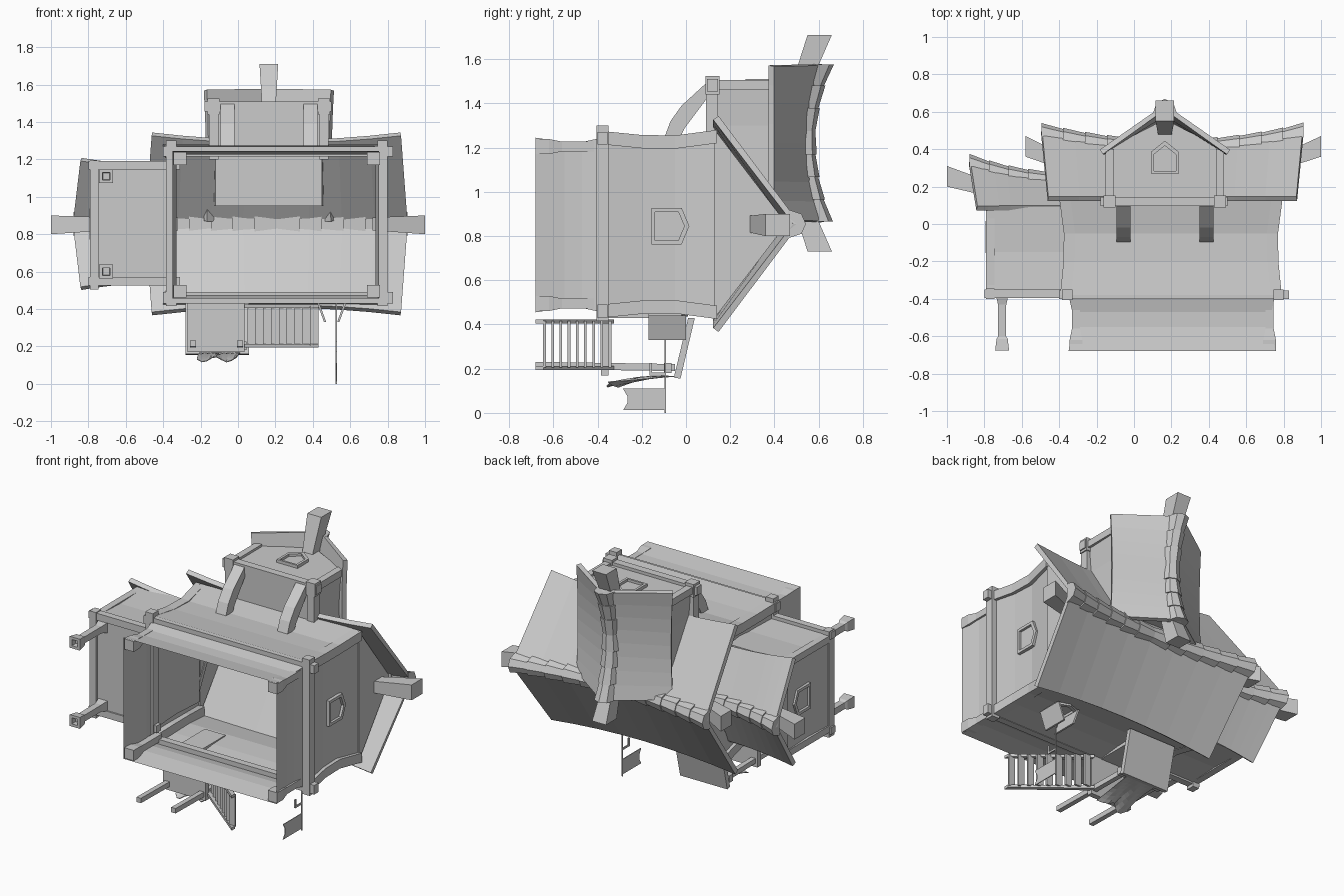
import bpy, bmesh, math
from mathutils import Vector as V

if "Cube" in bpy.data.objects:
    bpy.data.objects.remove(bpy.data.objects["Cube"])


def loft(name, rings, cap=True, closed=True):
    """Skin a list of equal-length point rings."""
    me = bpy.data.meshes.new(name)
    bm = bmesh.new()
    vs = [[bm.verts.new(p) for p in r] for r in rings]
    n = len(rings[0])
    for a, b in zip(vs, vs[1:]):
        for i in range(n if closed else n - 1):
            j = (i + 1) % n
            bm.faces.new((a[i], a[j], b[j], b[i]))
    if cap:
        bm.faces.new(vs[0])
        bm.faces.new(vs[-1])
    bmesh.ops.recalc_face_normals(bm, faces=bm.faces)
    bm.to_mesh(me)
    bm.free()
    o = bpy.data.objects.new(name, me)
    bpy.context.collection.objects.link(o)
    return o


def rect_y(y, x0, x1, z0, z1):
    return [(x0, y, z0), (x1, y, z0), (x1, y, z1), (x0, y, z1)]


def rect_x(x, y0, y1, z0, z1):
    return [(x, y0, z0), (x, y1, z0), (x, y1, z1), (x, y0, z1)]


def rect_z(z, x0, x1, y0, y1):
    return [(x0, y0, z), (x1, y0, z), (x1, y1, z), (x0, y1, z)]


def box(name, x0, x1, y0, y1, z0, z1):
    return loft(name, [rect_y(y0, x0, x1, z0, z1), rect_y(y1, x0, x1, z0, z1)])


def sq(y, x, z, r):
    return rect_y(y, x - r, x + r, z - r, z + r)


def solid(o, t):
    m = o.modifiers.new("thickness", 'SOLIDIFY')
    m.thickness, m.offset = t, 0


def roof(name, M, uc, Lr, Le, h0, h1, eh, v0, v1, tiles, ta=-1.0, tb=1.0):
    """Sagging gable roof with overlapping ridge tiles; M maps (along, across, up)."""
    rows = []
    for i in range(9):
        t = ta + (tb - ta) * i / 8
        s = t * t
        v, h = v0 + (v1 - v0) * s, h0 + (h1 - h0) * s
        rows.append([M(uc + t * Le, -v, eh), M(uc + t * Lr, 0, h), M(uc + t * Le, v, eh)])
    solid(loft(name, rows, False, False), .03)
    prof = [(-.065, -.045), (-.045, .015), (0, .035), (.045, .015), (.065, -.045)]
    for i in range(tiles):
        ring = []
        for k, f in ((0, 1.0), (1.08, .8)):
            t = ta + (tb - ta) * (i + k) / tiles
            if ta < 0 < tb and i >= tiles / 2:   # mirror overlap about the middle
                f = 1.8 - f
            h = h0 + (h1 - h0) * t * t
            ring.append([M(uc + min(t, tb) * Lr, a * f, h + b * f + .005) for a, b in prof])
        loft(name + "_ridge_tile", ring)


def window(name, M, w, h0, h1, peak):
    """Pointed window frame; M maps (across, up, out)."""
    def ring(k, d):
        c = (h0 + h1) / 2
        pts = [(-w, h0), (w, h0), (w, h1), (0, peak), (-w, h1)]
        return [M(a * k, c + (b - c) * k, d) for a, b in pts]
    loft(name + "_frame", [ring(1, -.01), ring(1, .02), ring(.78, .02), ring(.78, .004)])


mainM = lambda u, v, h: (u, h, .855 + v)
dormM = lambda u, v, h: (.165 + v, h, u)

# Roofs with ridge tiles
roof("main_roof", mainM, .205, .70, .665, .415, .50, .135, .44, .48, 12)
roof("dormer_roof", dormM, 1.22, .355, .35, .55, .625, .385, .33, .34, 7)
roof("wing_roof", mainM, -.36, .52, .48, .24, .335, .085, .305, .345, 5, -1, 0)

# Flared ridge beam ends
loft("ridge_beam_right", [rect_x(.72, .27, .34, .82, .89), rect_x(1.0, .36, .47, .80, .90)])
loft("ridge_beam_left", [rect_x(-.32, .27, .34, .82, .89), rect_x(-.58, .36, .47, .80, .90)])
loft("wing_ridge_beam", [rect_x(-.70, .13, .20, .82, .89), rect_x(-1.0, .20, .31, .80, .90)])
loft("dormer_beam_front", [rect_z(1.46, .13, .20, .47, .55), rect_z(1.71, .115, .215, .55, .66)])
loft("dormer_beam_back", [rect_z(.98, .13, .20, .47, .55), rect_z(.73, .115, .215, .55, .66)])

# Main walls: flared lower floor, upper storey, gables
loft("lower_walls", [rect_y(y, -.33 - d, .735 + d, .475 - d, 1.225 + d)
     for y, d in ((-.68, .02), (-.55, 0), (-.47, 0), (-.38, .02))], False)
loft("upper_walls", [rect_y(y, -.35 - d, .745 + d, .455 - d, 1.25 + d)
     for y, d in ((-.38, .025), (-.2, .005), (-.05, 0), (.14, .03))], False)
for x in (-.375, .77):
    loft("main_gable", [[(x, .13, .43), (x, .455, .855), (x, .13, 1.28)],
                        [(x + .01, .13, .43), (x + .01, .455, .855), (x + .01, .13, 1.28)]])

# Main frame beams and corner posts
for z0, z1 in ((.43, .49), (1.215, 1.27)):
    box("main_sill_beam", -.40, .83, -.40, -.355, z0, z1)
for x in (-.385, .745):
    box("main_cross_beam", x, x + .055, -.405, -.35, .415, 1.30)
for x in (-.31, .725):
    for z in (.495, 1.205):
        loft("corner_post", [sq(-.60, x, z, .018), sq(-.68, x, z, .034), sq(-.62, x, z, .034),
                             sq(-.56, x, z, .022), sq(-.37, x, z, .022)][1:])
for x in (-.355, .75):
    for z in (.47, 1.235):
        loft("upper_corner_post", [sq(y, x + (d if x > 0 else -d), z + (d if z > 1 else -d), .03)
             for y, d in ((-.38, .01), (-.2, -.008), (-.05, -.01), (.14, .015))])

# Side wing with floor, gable, frame and stilts
loft("wing_walls", [rect_y(y, -.77 - d, -.34, .55 - d, 1.155 + d)
     for y, d in ((-.385, .015), (-.15, .003), (.09, .015))])
loft("wing_gable", [[(x, .08, .54), (x, .285, .855), (x, .08, 1.17)] for x in (-.79, -.775)])
for z in (.525, 1.145):
    box("wing_sill_beam", -.80, -.31, -.395, -.35, z, z + .045)
box("wing_end_beam", -.79, -.745, -.40, -.345, .505, 1.195)
for z in (.56, 1.145):
    box("wing_corner_post", -.79, -.745, -.38, .09, z - .022, z + .022)
for z in (.6, 1.11):
    loft("wing_stilt", [sq(-.64, -.705, z, .018), sq(-.675, -.705, z, .02), sq(-.675, -.705, z, .037),
                        sq(-.615, -.705, z, .03), sq(-.60, -.705, z, .021), sq(-.43, -.705, z, .022),
                        sq(-.38, -.705, z, .034)])

# Dormer body, frame and curved brackets
loft("dormer_body", [[(.165 - w, .10, z), (.165 + w, .10, z), (.165 + w + .01, .40, z),
                      (.165, .56, z), (.155 - w, .40, z)] for z, w in ((.95, .285), (1.3, .285), (1.49, .30))])
box("dormer_front_beam", -.18, .50, .095, .145, 1.455, 1.51)
for s in (-1, 1):
    c = .165 + s * .295
    box("dormer_side_beam", c - .025, c + .025, .09, .145, 1.2, 1.52)
    box("dormer_front_post", c - .022, c + .022, .10, .40, 1.46, 1.505)
    box("dormer_beam_end", c - .032, c + .032, .088, .152, 1.44, 1.525)
    b = .165 + s * .222
    loft("dormer_bracket", [[(b - .037, y0, z0), (b + .037, y0, z0), (b + .037, y1, z1), (b - .037, y1, z1)]
         for y0, z0, y1, z1 in ((-.10, 1.24, -.03, 1.24), (-.07, 1.32, -.005, 1.29),
                                (-.02, 1.39, .04, 1.35), (.10, 1.50, .10, 1.43))])

# Pointed windows
window("right_window", lambda a, b, d: (.748 + d, b, .845 + a), .083, -.155, -.02, .015)
window("wing_window", lambda a, b, d: (-.773 - d, b, .855 + a), .083, -.155, -.02, .015)
window("dormer_window", lambda a, b, d: (.165 + a, b, 1.49 + d), .075, .27, .385, .445)
window("back_window", lambda a, b, d: (.495 + a, b, .455 - d), .075, -.17, -.02, .01)
for s in (-1, 1):   # half-open shutters
    h, t = .495 + s * .075, .495 + s * .035
    loft("shutter", [[(h, y, .44), (h + .012, y, .44), (t + .012, y, .33), (t, y, .33)] for y in (-.17, 0)])

# Rear porch: deck, posts, awning
box("porch_deck", -.27, .035, -.385, -.35, .17, .44)
box("porch_door", -.19, -.04, -.35, -.07, .43, .46)
for x in (-.24, .01):
    loft("porch_post", [sq(-.68, x, .215, .016), sq(-.05, x, .205, .016)])
loft("porch_awning", [[(x, .04, .43), (x, .01, .43), (x, -.055, .16), (x, -.025, .155)] for x in (-.28, .06)])
box("awning_beam", -.27, .045, -.10, -.065, .18, .225)

# Stairs from the deck to the ground
for z in (.195, .405):
    loft("stair_stringer", [[(x, y, z), (x, y + .035, z), (x, y + .035, z + .018), (x, y, z + .018)]
                            for x, y in ((.03, -.36), (.43, -.68))])
for i in range(9):
    x, y = .05 + .042 * i, -.35 - .037 * i
    box("stair_tread", x, x + .045, y, y + .012, .205, .415)

# Wavy cloth hanging from the awning
cloth = []
for i in range(9):
    f = i / 8
    cloth.append([(-.20 + .21 * j / 8 - .02 * f, -.05 - .28 * f - .03 * math.sin(j * .9) * f,
                   .165 - .035 * f * f + .014 * math.sin(j * 1.3 + f * 3) * f) for j in range(9)])
solid(loft("hanging_cloth", cloth, False, False), .004)

# Flag pole and banner
box("flag_pole", .521, .529, -.097, -.09, 0, .44)
box("pole_hook", .521, .529, -.16, -.09, .17, .182)
box("pole_hook_tip", .521, .529, -.165, -.153, .17, .225)
loft("banner", [[(x, -.095, .012), (x, -.285, .012), (x, -.265, .045), (x, -.265, .075), (x, -.285, .11),
                 (x, -.095, .11)] for x in (.522, .527)])
